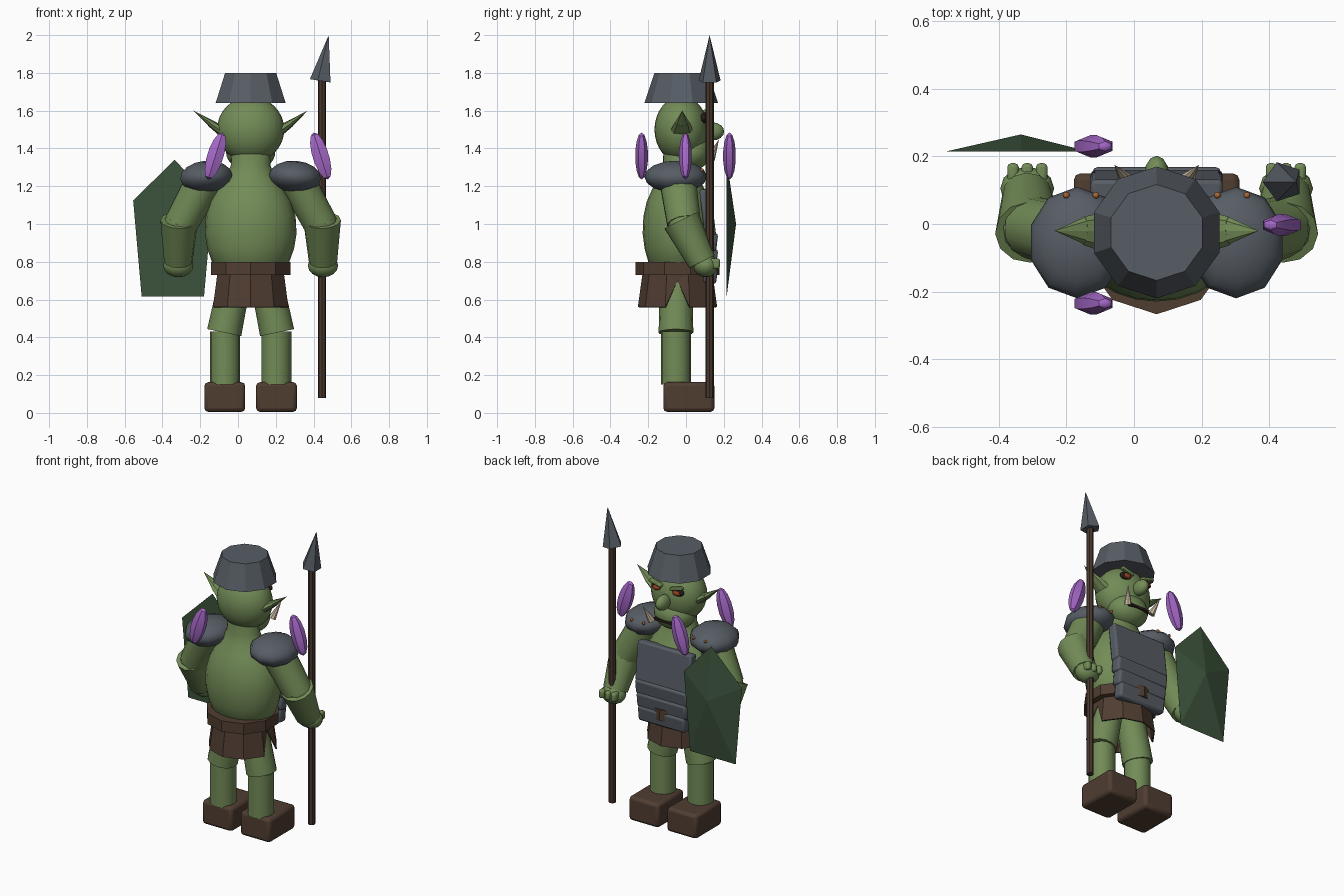
import bpy, bmesh, math
from mathutils import Vector

if "Cube" in bpy.data.objects:
    bpy.data.objects.remove(bpy.data.objects["Cube"], do_unlink=True)

MID = 0.067  # x of the figure's own centre line


def material(name, rgb):
    m = bpy.data.materials.new(name)
    m.use_nodes = True
    m.diffuse_color = (*rgb, 1)
    m.node_tree.nodes["Principled BSDF"].inputs["Base Color"].default_value = (*rgb, 1)
    return m


skin = material("green skin", (0.17, 0.26, 0.095))
metal = material("grey metal", (0.095, 0.11, 0.13))
leather = material("brown leather", (0.08, 0.047, 0.031))
wood = material("dark wood", (0.065, 0.038, 0.027))
shield_green = material("dark green", (0.045, 0.085, 0.045))
crystal = material("purple crystal", (0.38, 0.14, 0.58))
eye_red = material("red eye", (0.28, 0.05, 0.015))
ivory = material("ivory", (0.6, 0.5, 0.37))
copper = material("copper", (0.4, 0.14, 0.04))
dark = material("dark line", (0.02, 0.012, 0.01))


def finish(name, mat, angle=None):
    o = bpy.context.object
    o.name = name
    o.data.materials.clear()
    o.data.materials.append(mat)
    if angle:
        bpy.ops.object.shade_smooth_by_angle(angle=math.radians(angle))
    return o


def ball(name, mat, loc, size, seg=24, rings=16, rot=(0, 0, 0), angle=40):
    bpy.ops.mesh.primitive_uv_sphere_add(segments=seg, ring_count=rings, radius=1,
                                         location=loc, rotation=rot)
    bpy.context.object.scale = size
    return finish(name, mat, angle)


def tube(name, mat, a, b, r1, r2, seg=12, angle=40):
    a, b = Vector(a), Vector(b)
    d = b - a
    bpy.ops.mesh.primitive_cone_add(vertices=seg, radius1=r1, radius2=r2, depth=d.length,
                                    location=(a + b) / 2)
    o = bpy.context.object
    if abs(d.x) + abs(d.y) > 1e-4:
        o.rotation_euler = d.to_track_quat('Z', 'Y').to_euler()
    return finish(name, mat, angle)


def block(name, mat, loc, size, bevel=0.0, rot=(0, 0, 0)):
    bpy.ops.mesh.primitive_cube_add(size=1, location=loc, rotation=rot)
    o = bpy.context.object
    o.scale = size
    bpy.ops.object.transform_apply(location=False, rotation=False, scale=True)
    if bevel:
        m = o.modifiers.new("Bevel", 'BEVEL')
        m.width, m.segments = bevel, 2
    return finish(name, mat, 40)


def mesh_object(name, mat, bm, angle=None):
    bmesh.ops.recalc_face_normals(bm, faces=bm.faces)
    me = bpy.data.meshes.new(name)
    bm.to_mesh(me)
    bm.free()
    o = bpy.data.objects.new(name, me)
    bpy.context.collection.objects.link(o)
    bpy.ops.object.select_all(action='DESELECT')
    o.select_set(True)
    bpy.context.view_layer.objects.active = o
    return finish(name, mat, angle)


# Torso and neck: one lathed profile of (height, radius)
profile = [(0.76, 0.17), (0.8, 0.205), (0.87, 0.23), (0.95, 0.243), (1.04, 0.238),
           (1.12, 0.215), (1.19, 0.175), (1.25, 0.13), (1.31, 0.105), (1.45, 0.1)]
bm = bmesh.new()
N = 24
loops = [[bm.verts.new((MID + r * math.cos(math.tau * i / N),
                        -0.04 + 0.78 * r * math.sin(math.tau * i / N), z))
          for i in range(N)] for z, r in profile]
for low, high in zip(loops, loops[1:]):
    for i in range(N):
        j = (i + 1) % N
        bm.faces.new((low[i], low[j], high[j], high[i]))
bm.faces.new(loops[0])
bm.faces.new(loops[-1])
mesh_object("torso", skin, bm, 40)

# Head, jaw and nose
ball("head", skin, (MID, -0.025, 1.5), (0.178, 0.142, 0.175))
ball("jaw", skin, (MID, 0.02, 1.38), (0.13, 0.11, 0.1))
ball("nose", skin, (MID, 0.14, 1.49), (0.038, 0.062, 0.048), 12, 8)
block("mouth", dark, (MID, 0.122, 1.36), (0.15, 0.02, 0.016))

# Helmet
tube("helmet", metal, (MID, -0.025, 1.64), (MID, -0.025, 1.8), 0.195, 0.142, 10, None)

# Belt and skirt with a slit on each side
tube("belt", leather, (MID, -0.045, 0.73), (MID, -0.045, 0.8), 0.222, 0.222, 10, None)
bm = bmesh.new()
bmesh.ops.create_cone(bm, cap_ends=False, segments=10, radius1=0.21, radius2=0.185, depth=0.18)
for v in bm.verts:
    v.co = (v.co.y, v.co.x, v.co.z) if abs(v.co.x) > 0.18 and abs(v.co.y) < 0.001 else v.co
bm.normal_update()
for f in [f for f in bm.faces if abs(f.normal.x) > 0.95]:
    top = [v for v in f.verts if v.co.z > 0]
    low = sorted((v for v in f.verts if v.co.z < 0), key=lambda v: v.co.y)
    top.sort(key=lambda v: v.co.y)
    mid = (top[0].co + top[1].co) / 2
    apex = bm.verts.new((mid.x, mid.y, 0.05))
    bm.faces.remove(f)
    bm.faces.new((top[0], top[1], apex))
    for t, b in zip(top, low):
        bm.faces.new((t, b, apex))
o = mesh_object("skirt", leather, bm)
o.location = (MID, -0.045, 0.65)
m = o.modifiers.new("Thickness", 'SOLIDIFY')
m.thickness = 0.008

# Chest armour: a tilted plate above three overlapping bands
block("chest_plate", metal, (MID, 0.115, 1.06), (0.39, 0.06, 0.25), 0.012, (0.12, 0, 0))
for i in range(3):
    block("chest_band", metal, (MID, 0.13, 0.905 - 0.085 * i), (0.38 - 0.02 * i, 0.07, 0.1),
          0.016, (-0.12, 0, 0))

# Parts found on both sides
for s in (-1, 1):
    side = "right" if s < 0 else "left"

    def at(dx, y, z):
        return (MID + s * dx, y, z)

    # Face
    tube(side + "_ear_root", skin, at(0.12, -0.025, 1.47), at(0.215, -0.02, 1.535), 0.07, 0.042, 8).scale.y = 0.45
    tube(side + "_ear_tip", skin, at(0.21, -0.02, 1.532), at(0.302, -0.02, 1.6), 0.042, 0, 8).scale.y = 0.45
    ball(side + "_eye_socket", dark, at(0.075, 0.093, 1.56), (0.042, 0.02, 0.026), 10, 8)
    ball(side + "_eye", eye_red, at(0.073, 0.105, 1.557), (0.028, 0.018, 0.017), 10, 8)
    block(side + "_brow", skin, at(0.075, 0.108, 1.588), (0.09, 0.03, 0.018), 0.005, (0, -s * 0.25, 0))
    tube(side + "_tusk", ivory, at(0.09, 0.13, 1.345), at(0.125, 0.175, 1.45), 0.024, 0, 8)

    # Shoulder armour with rivets
    ball(side + "_shoulder_pad", metal, at(0.235, -0.055, 1.25), (0.145, 0.165, 0.085), 10, 8,
         (0, s * 0.08, 0))
    for dx in (0.18, 0.267):
        ball(side + "_rivet", copper, at(dx, 0.085, 1.285), (0.01, 0.01, 0.01), 8, 6)

    # Arm and hand
    tube(side + "_upper_arm", skin, at(0.24, -0.045, 1.24), at(0.37, -0.01, 1.0), 0.1, 0.092)
    ball(side + "_elbow", skin, at(0.375, -0.01, 1.0), (0.085, 0.085, 0.08), 12, 8)
    tube(side + "_forearm", skin, at(0.378, -0.025, 1.02), at(0.383, 0.085, 0.8), 0.1, 0.075)
    ball(side + "_hand", skin, at(0.383, 0.105, 0.78), (0.08, 0.065, 0.062), 12, 8)
    for dx in (0.34, 0.383, 0.425):
        block(side + "_finger", skin, at(dx, 0.15, 0.79), (0.034, 0.06, 0.055), 0.012)

    # Leg and boot
    tube(side + "_thigh", skin, at(0.14, -0.053, 0.425), at(0.075, -0.053, 0.74), 0.092, 0.085, 16)
    tube(side + "_shin", skin, at(0.136, -0.053, 0.15), at(0.136, -0.053, 0.43), 0.079, 0.079, 16)
    block(side + "_boot", leather, at(0.137, 0.015, 0.084), (0.216, 0.27, 0.157), 0.02)

# Spear
tube("spear_shaft", wood, (0.445, 0.125, 0.08), (0.445, 0.125, 1.77), 0.022, 0.022, 8)
tube("spear_head", metal, (0.441, 0.125, 1.757), (0.48, 0.125, 2.0), 0.061, 0, 5, None)

# Shield: a five-sided outline raised to a centre point
bm = bmesh.new()
rim = [bm.verts.new((x, 0.215, z)) for x, z in
       ((-0.335, 1.34), (-0.555, 1.125), (-0.51, 0.615), (-0.18, 0.615), (-0.135, 1.125))]
peak = bm.verts.new((-0.335, 0.265, 1.0))
bm.faces.new(rim)
for a, b in zip(rim, rim[1:] + rim[:1]):
    bm.faces.new((a, b, peak))
mesh_object("shield", shield_green, bm)

# Floating crystals
for x, y, tilt in ((-0.12, 0.23, 0.3), (-0.12, -0.235, 0.3), (0.438, -0.003, -0.3)):
    ball("crystal", crystal, (x, y, 1.36), (0.05, 0.034, 0.13), 6, 7, (0, tilt, 0), 25)
